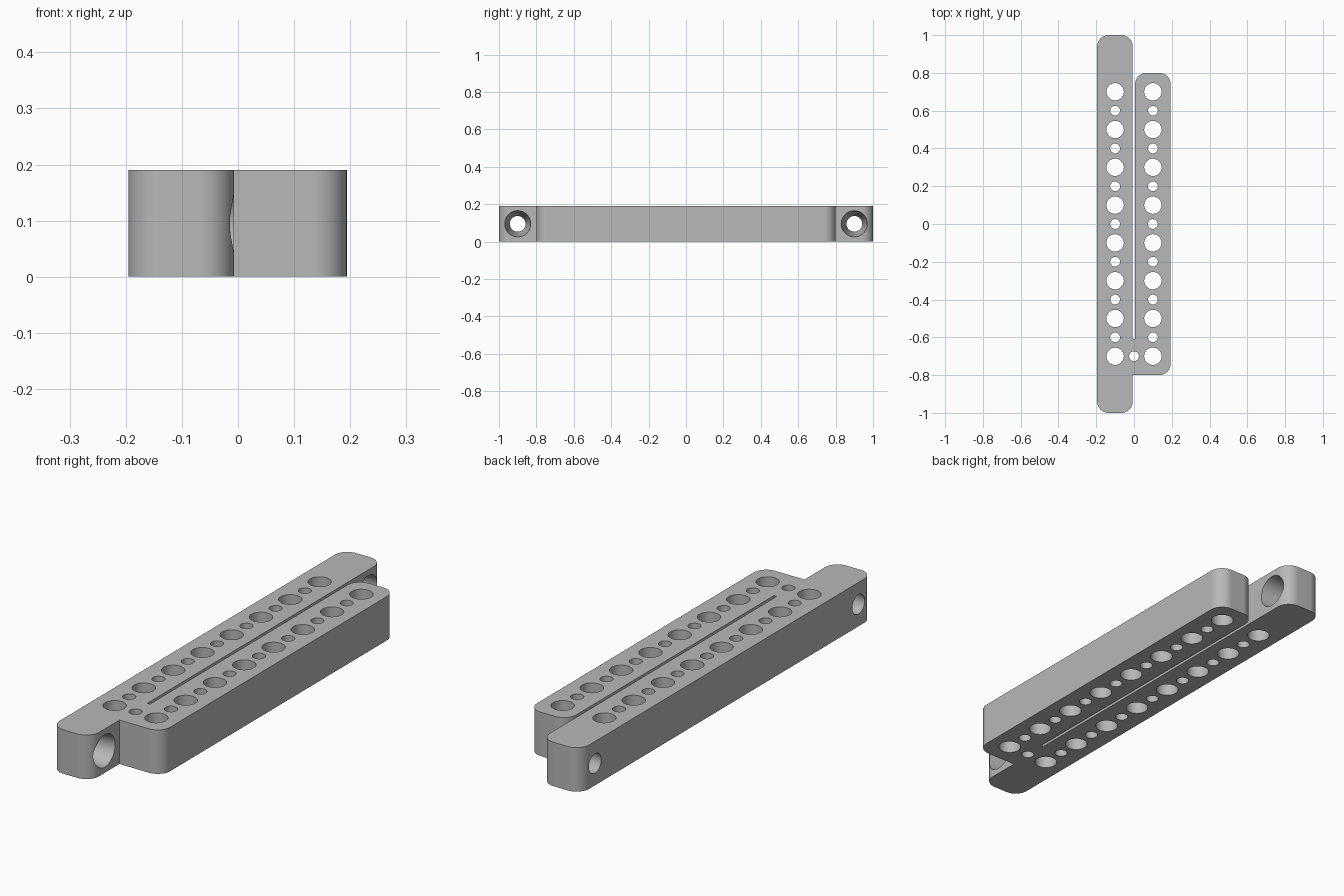
import bpy, bmesh, math
from mathutils import Vector, Matrix

cube = bpy.data.objects.get("Cube")
if cube:
    bpy.data.objects.remove(cube, do_unlink=True)

HEIGHT = 0.19
ROUND = 0.06

grey = bpy.data.materials.new("plain grey")
grey.use_nodes = True
colour = (0.48, 0.48, 0.48, 1)
grey.diffuse_color = colour
grey.node_tree.nodes["Principled BSDF"].inputs["Base Color"].default_value = colour


def make_object(name, bm):
    mesh = bpy.data.meshes.new(name)
    bm.to_mesh(mesh)
    bm.free()
    mesh.materials.append(grey)
    obj = bpy.data.objects.new(name, mesh)
    bpy.context.collection.objects.link(obj)
    return obj


def rounded(corners, steps=12):
    """Outline points, with arcs at the square corners marked as round."""
    points = []
    for i, (x, y, is_round) in enumerate(corners):
        here = Vector((x, y, 0))
        if not is_round:
            points.append(here)
            continue
        before = (Vector((*corners[i - 1][:2], 0)) - here).normalized() * ROUND
        after = (Vector((*corners[(i + 1) % len(corners)][:2], 0)) - here).normalized() * ROUND
        centre = here + before + after
        for s in range(steps + 1):
            a = math.pi / 2 * s / steps
            points.append(centre - after * math.cos(a) - before * math.sin(a))
    return points


# Twin bars joined by a bridge at the front, as one outline with a slot
outer, slot_a, slot_b, right = -0.195, -0.007, 0.006, 0.194
outline = rounded([
    (outer, -1, True), (slot_a, -1, True), (slot_a, -0.8, False),
    (right, -0.8, True), (right, 0.8, True), (slot_b, 0.8, True),
    (slot_b, -0.61, False), (slot_a, -0.61, False),
    (slot_a, 1, True), (outer, 1, True),
])
bm = bmesh.new()
base = bm.faces.new([bm.verts.new(p) for p in outline])
top = bmesh.ops.extrude_face_region(bm, geom=[base])["geom"]
bmesh.ops.translate(bm, vec=(0, 0, HEIGHT),
                    verts=[v for v in top if isinstance(v, bmesh.types.BMVert)])
bmesh.ops.recalc_face_normals(bm, faces=bm.faces)
body = make_object("twin_bar_body", bm)

# Cutters for all the holes
bm = bmesh.new()


def drill(x, y, r):
    bmesh.ops.create_cone(bm, cap_ends=True, segments=48, radius1=r, radius2=r,
                          depth=HEIGHT * 2,
                          matrix=Matrix.Translation((x, y, HEIGHT / 2)))


for x in (-0.1, 0.1):
    for i in range(8):
        drill(x, -0.7 + 0.2 * i, 0.046)      # large holes
    for i in range(7):
        drill(x, -0.6 + 0.2 * i, 0.026)      # small holes
drill(0, -0.7, 0.026)                        # bridge hole

# Tapered cross holes in both ends of the long bar
for y in (-0.9, 0.9):
    bmesh.ops.create_cone(bm, cap_ends=True, segments=64, radius1=0.0345,
                          radius2=0.0775, depth=0.288,
                          matrix=Matrix.Translation((-0.101, y, HEIGHT / 2))
                          @ Matrix.Rotation(math.pi / 2, 4, "Y"))
cutter = make_object("hole_cutter", bm)
cutter.hide_render = True

cut = body.modifiers.new("holes", "BOOLEAN")
cut.operation = "DIFFERENCE"
cut.solver = "EXACT"
cut.object = cutter

bpy.ops.object.select_all(action="DESELECT")
body.select_set(True)
bpy.context.view_layer.objects.active = body
bpy.ops.object.modifier_apply(modifier=cut.name)
bpy.data.objects.remove(cutter, do_unlink=True)

# Smooth curved walls, keep the rims sharp
bpy.ops.object.shade_smooth_by_angle(angle=math.radians(30))
weighted = body.modifiers.new("even shading", "WEIGHTED_NORMAL")
weighted.keep_sharp = True
